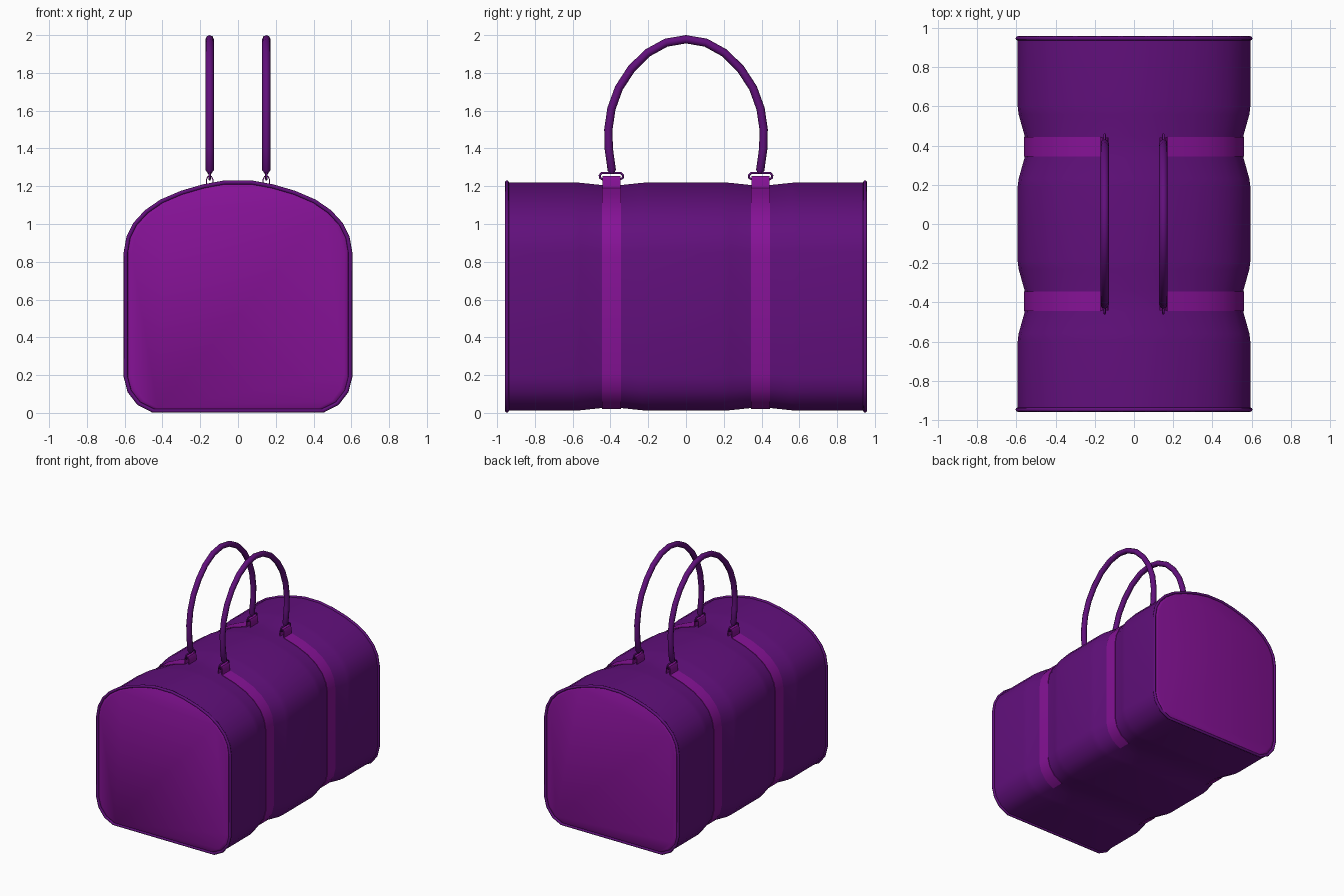
import bpy
import bmesh
from mathutils import Vector

cube = bpy.data.objects.get("Cube")
if cube:
    bpy.data.objects.remove(cube)


def material(name, rgb):
    m = bpy.data.materials.new(name)
    m.use_nodes = True
    m.diffuse_color = (*rgb, 1)
    m.node_tree.nodes["Principled BSDF"].inputs["Base Color"].default_value = (*rgb, 1)
    return m


dark = material("deep purple", (0.12, 0.005, 0.20))
light = material("bright purple", (0.24, 0.006, 0.31))

# Right half of the cross-section, bottom to top
HALF = [(0.45, 0.012), (0.525, 0.05), (0.575, 0.115), (0.594, 0.19), (0.594, 0.85),
        (0.58, 0.93), (0.545, 1.0), (0.485, 1.065), (0.405, 1.12), (0.30, 1.165),
        (0.18, 1.20), (0.07, 1.22)]
OUTLINE = HALF + [(-x, z) for x, z in reversed(HALF)]
MID = 0.615
STRAP_Y, STRAP_W, HANDLE_X = 0.395, 0.1, 0.15


def scaled(points, sx, sz):
    return [(x * sx, MID + (z - MID) * sz) for x, z in points]


def finish(bm, name, mat, angle=0.7):
    bmesh.ops.recalc_face_normals(bm, faces=bm.faces)
    me = bpy.data.meshes.new(name)
    bm.to_mesh(me)
    bm.free()
    me.materials.append(mat)
    ob = bpy.data.objects.new(name, me)
    bpy.context.collection.objects.link(ob)
    bpy.ops.object.select_all(action='DESELECT')
    ob.select_set(True)
    bpy.context.view_layer.objects.active = ob
    bpy.ops.object.shade_smooth_by_angle(angle=angle)
    return ob


def loft(sections, name, mat, cap_last=False, angle=0.7):
    """Skin closed rings given as (y, points)."""
    bm = bmesh.new()
    rings = [[bm.verts.new((x, y, z)) for x, z in pts] for y, pts in sections]
    for a, b in zip(rings, rings[1:]):
        for i in range(len(a)):
            j = (i + 1) % len(a)
            bm.faces.new((a[i], a[j], b[j], b[i]))
    if cap_last:
        bm.faces.new(rings[-1])
    return finish(bm, name, mat, angle)


def tube(points, radius, name, mat, closed=False, taper=1.0):
    """Round tube along a path, as a mesh."""
    cu = bpy.data.curves.new(name, 'CURVE')
    cu.dimensions = '3D'
    cu.bevel_depth = radius
    cu.bevel_resolution = 2
    cu.use_fill_caps = not closed
    sp = cu.splines.new('POLY')
    sp.points.add(len(points) - 1)
    for p, co in zip(sp.points, points):
        p.co = (*co, 1)
    sp.use_cyclic_u = closed
    if not closed:
        sp.points[0].radius = sp.points[-1].radius = taper
    temp = bpy.data.objects.new("temp", cu)
    bpy.context.collection.objects.link(temp)
    bm = bmesh.new()
    bm.from_mesh(temp.evaluated_get(bpy.context.evaluated_depsgraph_get()).to_mesh())
    bpy.data.objects.remove(temp)
    return finish(bm, name, mat, 1.0)


def ribbon(path, y, width, thick, name, mat):
    """Flat band following an xz path, thickened to its left."""
    pts = [Vector(p) for p in path]
    outer = []
    for i, p in enumerate(pts):
        d = (pts[min(i + 1, len(pts) - 1)] - pts[max(i - 1, 0)]).normalized()
        outer.append(p + Vector((d.y, -d.x)) * thick)
    ring = pts + outer[::-1]
    n = len(pts)
    bm = bmesh.new()
    a, b = [[bm.verts.new((p.x, y + s * width / 2, p.y)) for p in ring] for s in (-1, 1)]
    for i in range(len(ring)):
        j = (i + 1) % len(ring)
        bm.faces.new((a[i], a[j], b[j], b[i]))
    for side in (a, b):
        for i in range(n - 1):
            bm.faces.new((side[i], side[i + 1], side[-2 - i], side[-1 - i]))
    return finish(bm, name, mat)


# Bag body, pinched where the straps wrap it
WAIST = (0.94, 0.978)
half_stations = [(0.95, 1, 1), (0.60, 1, 1), (0.56, 0.992, 0.997), (0.45, *WAIST),
                 (0.34, *WAIST), (0.23, 0.992, 0.997), (0.19, 1, 1)]
stations = half_stations + [(-y, a, b) for y, a, b in reversed(half_stations)]
loft([(y, scaled(OUTLINE, a, b)) for y, a, b in stations], "bag_body", dark)

# End panels with piping round the rim
for s, tag in ((-1, "front"), (1, "back")):
    loft([(s * 0.94, scaled(OUTLINE, 0.995, 0.995)), (s * 0.95, scaled(OUTLINE, 0.98, 0.985)),
          (s * 0.955, scaled(OUTLINE, 0.945, 0.975))], tag + "_panel", light, True)
    tube([(x, s * 0.948, z) for x, z in OUTLINE], 0.011, tag + "_piping", dark, True)

# Straps, loops, rings and handles
waist_half = scaled(HALF[:-1], *WAIST)
arch = [(0.39, 1.265), (0.393, 1.285), (0.409, 1.40), (0.411, 1.5), (0.395, 1.61),
        (0.355, 1.72), (0.29, 1.82), (0.205, 1.905), (0.105, 1.96)]
arch = arch + [(0, 1.978)] + [(-y, z) for y, z in reversed(arch)]
for sx, side in ((-1, "right"), (1, "left")):
    hx = sx * HANDLE_X
    for sy, end in ((-1, "front"), (1, "back")):
        tag = f"{side}_{end}_"
        y = sy * STRAP_Y
        path = [(sx * x, z) for x, z in waist_half]
        ribbon(path if sx > 0 else path[::-1], y, STRAP_W, 0.004, tag + "strap", light)
        loop = [(0.014, 1.18), (0.014, 1.235), (0.008, 1.249), (-0.008, 1.249),
                (-0.014, 1.235), (-0.014, 1.18)]
        ribbon([(hx + x, z) for x, z in loop], y, STRAP_W - 0.005, 0.006, tag + "loop", light)
        oval = [(0.045, -0.018), (0.06, -0.01), (0.062, 0.004), (0.05, 0.016)]
        oval += [(-a, b) for a, b in reversed(oval)]
        tube([(hx, y + a, 1.254 + b) for a, b in oval], 0.006, tag + "ring", dark, True)
    tube([(hx, y, z) for y, z in arch], 0.022, side + "_handle", dark, taper=0.35)
